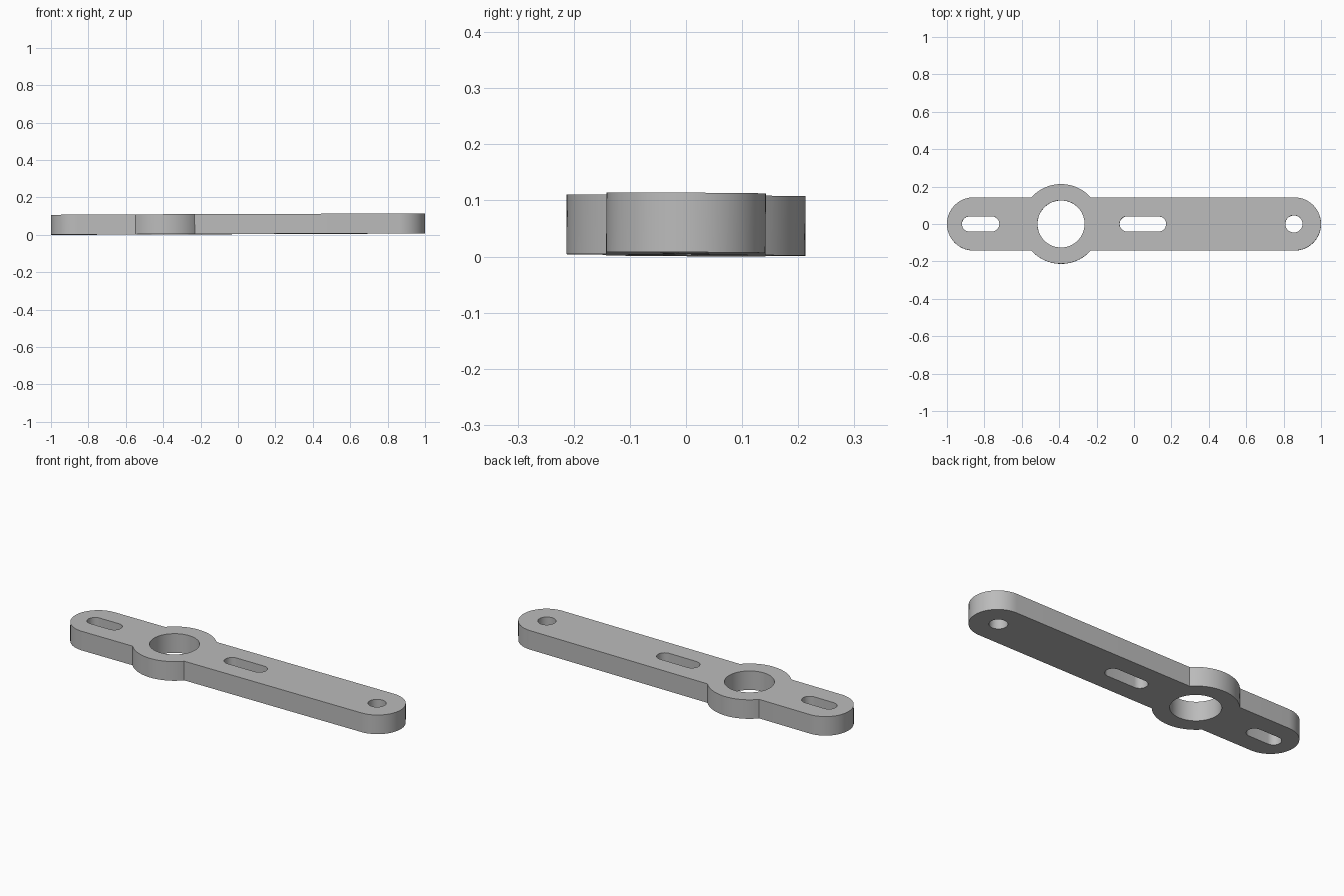
import bpy
import bmesh
from math import cos, sin, pi, asin
from mathutils import Matrix, Vector

cube = bpy.data.objects.get("Cube")
if cube:
    bpy.data.objects.remove(cube, do_unlink=True)

END_X, HALF_W = 0.858, 0.142
RING_X, RING_R, BORE_R = -0.39, 0.213, 0.126
SLOT_R, THICK = 0.041, 0.106


def arc(cx, r, start, end, n=24):
    return [Vector((cx + r * cos(start + (end - start) * i / n),
                    r * sin(start + (end - start) * i / n), 0)) for i in range(n + 1)]


def slot(x0, x1, r):
    return arc(x1 - r, r, -pi / 2, pi / 2, 16) + arc(x0 + r, r, pi / 2, 1.5 * pi, 16)


def circle(cx, r, n=64):
    return arc(cx, r, 0, 2 * pi, n)[:-1]


# Bar outline with rounded ends and the ring bulging out on both sides
a = asin(HALF_W / RING_R)
outline = (arc(END_X, HALF_W, -pi / 2, pi / 2, 32)
           + arc(RING_X, RING_R, a, pi - a)
           + arc(-END_X, HALF_W, pi / 2, 1.5 * pi, 32)
           + arc(RING_X, RING_R, pi + a, 2 * pi - a))

# Large bore, two slots and the small end hole
holes = [circle(RING_X, BORE_R), slot(-0.92, -0.72, SLOT_R),
         slot(-0.077, 0.172, SLOT_R), circle(0.855, 0.046, 40)]

# Filled and extruded profile
curve = bpy.data.curves.new("profile", "CURVE")
curve.dimensions = "2D"
curve.fill_mode = "BOTH"
curve.extrude = THICK / 2
for loop in [outline] + holes:
    spline = curve.splines.new("POLY")
    spline.points.add(len(loop) - 1)
    for point, co in zip(spline.points, loop):
        point.co = (*co, 1)
    spline.use_cyclic_u = True
arm = bpy.data.objects.new("lever_arm", curve)
bpy.context.collection.objects.link(arm)
bpy.ops.object.select_all(action="DESELECT")
arm.select_set(True)
bpy.context.view_layer.objects.active = arm
bpy.ops.object.convert(target="MESH")
arm = bpy.context.object
arm.name = "lever_arm"

# Weld, lean very slightly and rest on the ground
bm = bmesh.new()
bm.from_mesh(arm.data)
bmesh.ops.remove_doubles(bm, verts=bm.verts, dist=0.0001)
bmesh.ops.recalc_face_normals(bm, faces=bm.faces)
lean = Matrix.Rotation(-0.0037, 4, "Y") @ Matrix.Rotation(-0.0065, 4, "X")
bmesh.ops.transform(bm, matrix=lean, verts=bm.verts)
low = min(v.co.z for v in bm.verts)
bmesh.ops.translate(bm, vec=(0, 0, -low), verts=bm.verts)
bm.to_mesh(arm.data)
bm.free()

# Plain grey metal
grey = bpy.data.materials.new("grey_metal")
grey.use_nodes = True
color = (0.5, 0.5, 0.5, 1)
grey.diffuse_color = color
grey.node_tree.nodes["Principled BSDF"].inputs["Base Color"].default_value = color
arm.data.materials.clear()
arm.data.materials.append(grey)
bpy.ops.object.shade_smooth_by_angle(angle=0.5)
